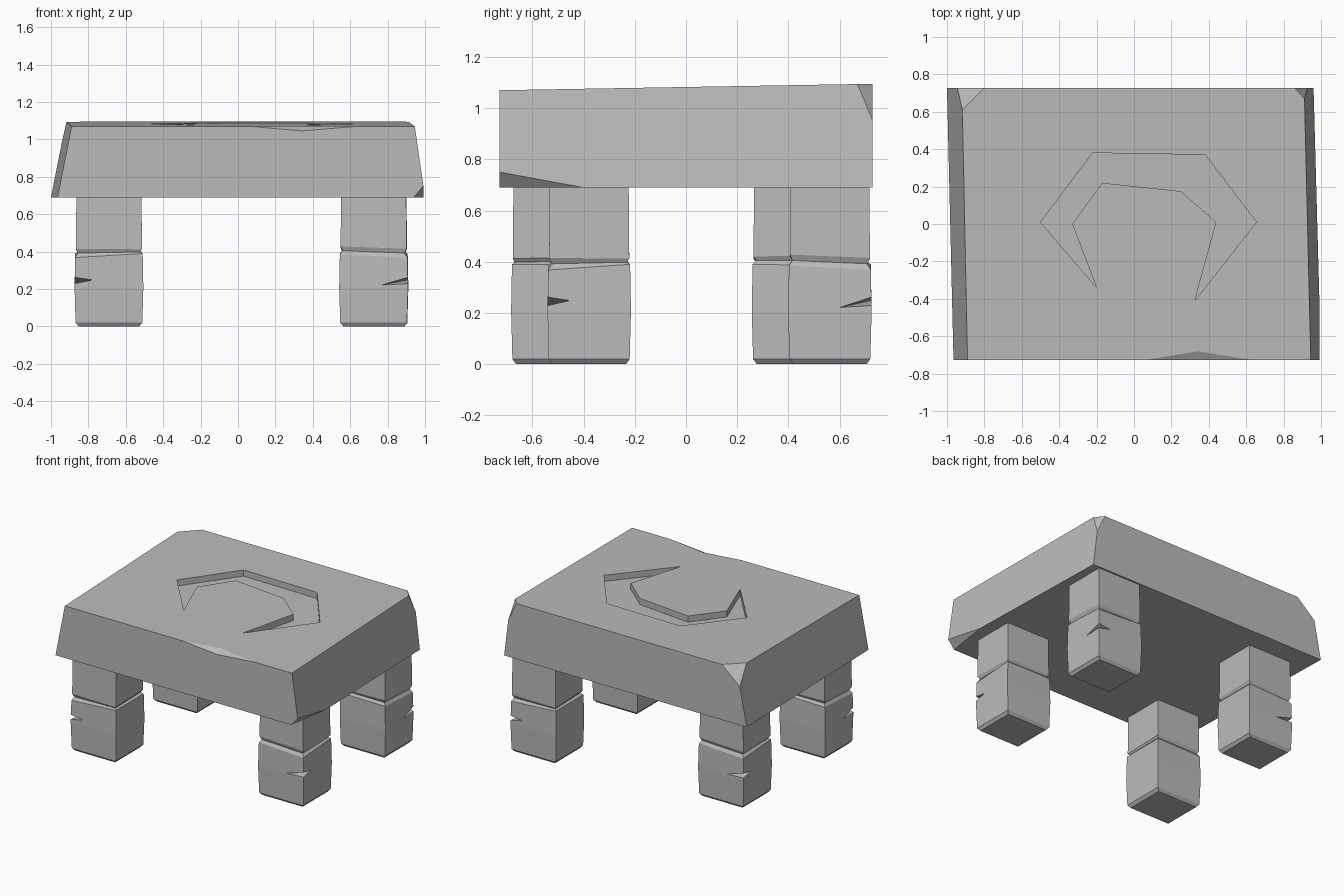
import bpy
import bmesh
from math import cos, sin, pi
from mathutils import Vector

if "Cube" in bpy.data.objects:
    bpy.data.objects.remove(bpy.data.objects["Cube"])

stone = bpy.data.materials.new("grey_stone")
stone.use_nodes = True
GREY = (0.5, 0.5, 0.5, 1)
stone.diffuse_color = GREY
stone.node_tree.nodes["Principled BSDF"].inputs["Base Color"].default_value = GREY


def finish(name, bm):
    bmesh.ops.recalc_face_normals(bm, faces=bm.faces)
    mesh = bpy.data.meshes.new(name)
    bm.to_mesh(mesh)
    bm.free()
    mesh.materials.append(stone)
    obj = bpy.data.objects.new(name, mesh)
    bpy.context.collection.objects.link(obj)
    return obj


def loft(rings):
    """Closed solid skinned through rings of equal point count."""
    bm = bmesh.new()
    loops = [[bm.verts.new(p) for p in ring] for ring in rings]
    for low, high in zip(loops, loops[1:]):
        for i in range(len(low)):
            j = (i + 1) % len(low)
            bm.faces.new((low[i], low[j], high[j], high[i]))
    bm.faces.new(loops[0][::-1])
    bm.faces.new(loops[-1])
    return bm


def hull(points):
    bm = bmesh.new()
    verts = [bm.verts.new(p) for p in points]
    bmesh.ops.convex_hull(bm, input=verts)
    return bm


def carve(obj, cutter_bm):
    """Subtract a cutter and discard it."""
    cutter = finish("cutter", cutter_bm)
    cutter.hide_render = True
    mod = obj.modifiers.new("carve", "BOOLEAN")
    mod.operation = "DIFFERENCE"
    mod.solver = "EXACT"
    mod.object = cutter
    bpy.context.view_layer.objects.active = obj
    bpy.ops.object.modifier_apply(modifier=mod.name)
    bpy.data.objects.remove(cutter)


def chip(bm, a, b, c):
    """Slice off the corner beyond the plane through three points."""
    a, b, c = Vector(a), Vector(b), Vector(c)
    normal = (b - a).cross(c - a)
    if normal.dot(a - Vector((0, 0, 0.9))) < 0:
        normal.negate()
    cut = bmesh.ops.bisect_plane(bm, geom=bm.verts[:] + bm.edges[:] + bm.faces[:],
                                 plane_co=a, plane_no=normal, clear_outer=True)
    edges = [e for e in cut["geom_cut"] if isinstance(e, bmesh.types.BMEdge)]
    bmesh.ops.contextual_create(bm, geom=edges)


# Slab with sloping sides and a slightly tilted top
D = 0.728
slab_bm = loft([
    [(-0.965, -D, 0.69), (1, -D, 0.69), (0.96, D, 0.69), (-1, D, 0.69)],
    [(-0.89, -D, 1.07), (0.945, -D, 1.07), (0.91, D, 1.095), (-0.92, D, 1.095)],
])
chip(slab_bm, (-0.8, D, 1.095), (-0.918, 0.61, 1.093), (-0.945, D, 0.97))
chip(slab_bm, (0.86, D, 1.095), (0.911, 0.67, 1.094), (0.927, D, 0.955))
chip(slab_bm, (0.94, -D, 0.69), (0.991, -D, 0.75), (0.991, -0.4, 0.69))
slab = finish("table_slab", slab_bm)

# Shallow break in the front top edge
carve(slab, hull([(0.06, -D, 1.07), (0.64, -D, 1.07), (0.34, -0.68, 1.071),
                  (0.34, -D, 1.045), (0.34, -0.9, 1.2)]))

# Crescent recess in the top
crescent = [(-0.5, 0.01), (-0.22, 0.38), (0.38, 0.37), (0.655, 0.01), (0.325, -0.41),
            (0.44, 0.01), (0.25, 0.175), (-0.17, 0.22), (-0.33, 0), (-0.2, -0.34)]
carve(slab, loft([[(x, y, 1.0825 + y * 0.017 + lift) for x, y in crescent]
                  for lift in (-0.045, 0.1)]))

# Leg rings: width factor and the height of each corner
CORNERS = [(-1, -1), (1, -1), (1, 1), (-1, 1)]
LEG_RINGS = [
    (0.88, [0] * 4),
    (0.97, [0.02] * 4),
    (1.0, [0.21] * 4),
    (0.98, [0.385, 0.368, 0.39, 0.39]),
    (0.9, [0.405, 0.392, 0.398, 0.405]),
    (0.96, [0.428, 0.415, 0.412, 0.42]),
    (0.945, [0.7] * 4),
]
CRACK = [(1.03, -0.45, 0.25), (0.2, -1.03, 0.22), (1.03, -1.03, 0.265),
         (1.03, -1.03, 0.228), (1.25, -1.25, 0.245)]


def place(points, turn, cx, cy):
    c, s = round(cos(turn * pi / 2)), round(sin(turn * pi / 2))
    return [(cx + 0.184 * (u * c - v * s), cy + 0.163 * (u * s + v * c), z)
            for u, v, z in points]


# Four legs, each a quarter turn of the same worn block
LEGS = [("front_left_leg", 0.725, -0.378), ("back_left_leg", 0.727, 0.562),
        ("back_right_leg", -0.69, 0.42), ("front_right_leg", -0.69, -0.52)]
for turn, (name, cx, cy) in enumerate(LEGS):
    rings = [place([(u * w, v * w, z) for (u, v), z in zip(CORNERS, heights)], turn, cx, cy)
             for w, heights in LEG_RINGS]
    leg = finish(name, loft(rings))
    carve(leg, hull(place(CRACK, turn, cx, cy)))
